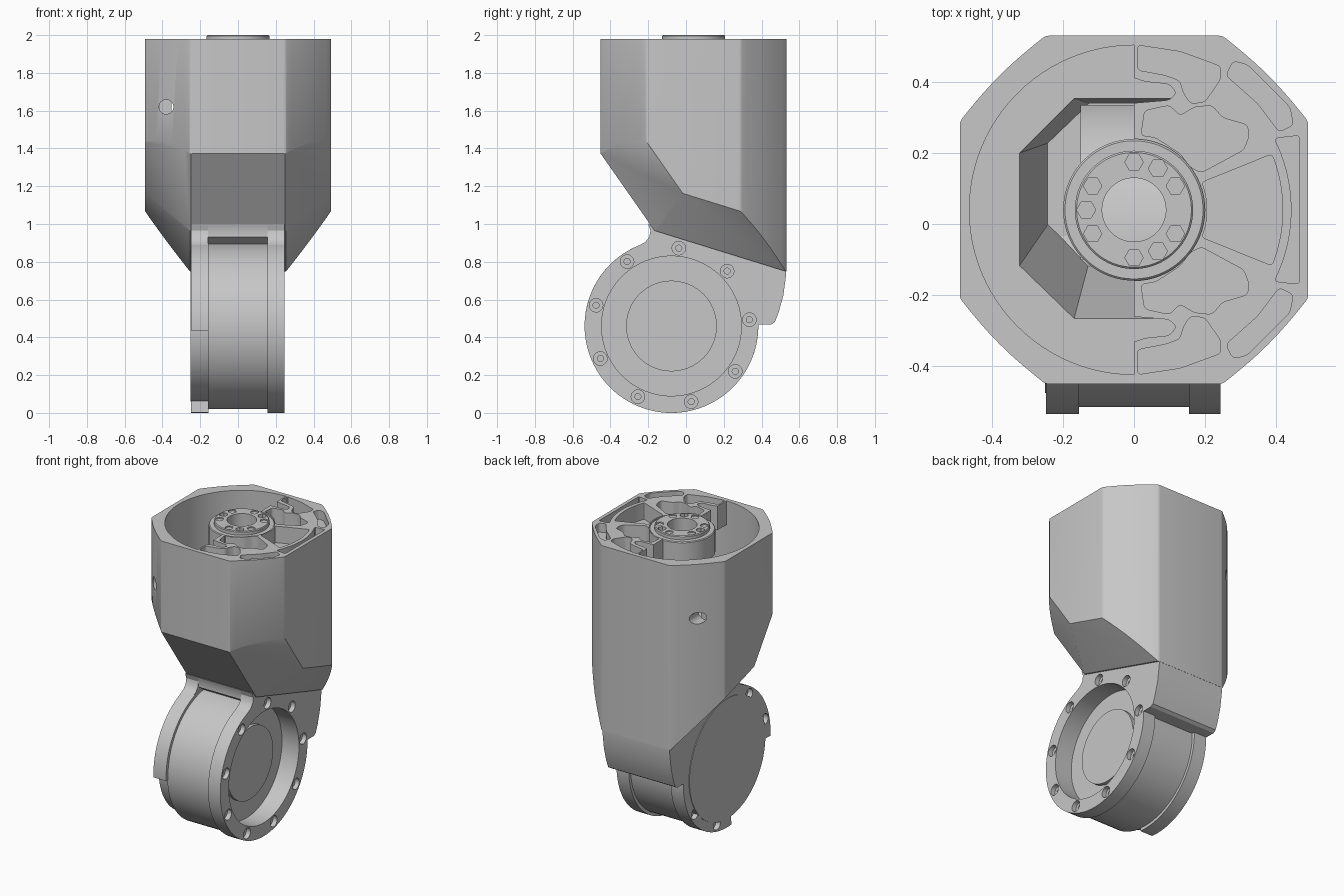
import bpy, bmesh, math
from mathutils import Vector

cube = bpy.data.objects.get("Cube")
if cube:
    bpy.data.objects.remove(cube, do_unlink=True)

grey = bpy.data.materials.new("machined grey")
grey.use_nodes = True
grey.diffuse_color = (0.57, 0.57, 0.57, 1)
grey.node_tree.nodes["Principled BSDF"].inputs["Base Color"].default_value = (0.57, 0.57, 0.57, 1)

HY = 0.04                 # housing axis, y
JY, JZ = -0.077, 0.46     # joint axis, y and z
PLATE = 1.82              # underside of the half plate and hub
parts = []


def finish(name, bm):
    bmesh.ops.recalc_face_normals(bm, faces=bm.faces)
    mesh = bpy.data.meshes.new(name)
    bm.to_mesh(mesh)
    bm.free()
    mesh.materials.append(grey)
    ob = bpy.data.objects.new(name, mesh)
    bpy.context.collection.objects.link(ob)
    parts.append(ob)
    return ob


def prism_bm(pts, axis, lo, hi):
    bm = bmesh.new()
    place = {"x": lambda u, v: (lo, u, v),
             "y": lambda u, v: (u, lo, v),
             "z": lambda u, v: (u, v, lo)}[axis]
    face = bm.faces.new([bm.verts.new(place(u, v)) for u, v in pts])
    ext = bmesh.ops.extrude_face_region(bm, geom=[face])
    move = Vector([hi - lo if a == axis else 0 for a in "xyz"])
    bmesh.ops.translate(bm, vec=move, verts=[g for g in ext["geom"] if isinstance(g, bmesh.types.BMVert)])
    bmesh.ops.recalc_face_normals(bm, faces=bm.faces)
    return bm


def prism(name, pts, axis, lo, hi):
    return finish(name, prism_bm(pts, axis, lo, hi))


def arc(cu, cv, r, a0, a1, n):
    angles = [math.radians(a0 + (a1 - a0) * i / n) for i in range(n + 1)]
    return [(cu + r * math.cos(a), cv + r * math.sin(a)) for a in angles]


def circle(cu, cv, r, n=32):
    return arc(cu, cv, r, 0, 360, n)[:-1]


def rounded(pts, reach=0.012):
    # replace each corner with a short curve
    out = []
    for i, p in enumerate(pts):
        p, a, b = Vector(p), Vector(pts[i - 1]), Vector(pts[(i + 1) % len(pts)])
        start = p + (a - p) * min(0.45, reach / (a - p).length)
        end = p + (b - p) * min(0.45, reach / (b - p).length)
        for t in (0, 0.33, 0.67, 1):
            out.append(tuple(start.lerp(p, t).lerp(p.lerp(end, t), t)))
    return out


def lathe(name, profile, axis, centre, steps=96):
    # profile holds (position along axis, radius)
    bm = bmesh.new()
    side = Vector((0, 0, 1)) if axis == "x" else Vector((1, 0, 0))
    along = Vector((1, 0, 0)) if axis == "x" else Vector((0, 0, 1))
    vs = [bm.verts.new(Vector(centre) + along * a + side * r) for a, r in profile]
    es = [bm.edges.new(p) for p in zip(vs, vs[1:])]
    bmesh.ops.spin(bm, geom=vs + es, cent=centre, axis=along, angle=math.tau, steps=steps)
    bmesh.ops.remove_doubles(bm, verts=bm.verts, dist=1e-5)
    return finish(name, bm)


def cut(target, cutter):
    mod = target.modifiers.new("cut", "BOOLEAN")
    mod.operation = "DIFFERENCE"
    mod.solver = "EXACT"
    mod.object = cutter
    bpy.context.view_layer.objects.active = target
    bpy.ops.object.modifier_apply(modifier=mod.name)
    parts.remove(cutter)
    bpy.data.objects.remove(cutter, do_unlink=True)


# Housing: octagon with slightly bowed corner faces and softened upright edges
corners = [((0.492, 0.25), (0.25, 0.492)), ((-0.25, 0.492), (-0.492, 0.25)),
           ((-0.492, -0.25), (-0.25, -0.492)), ((0.25, -0.492), (0.492, -0.25))]
outline = []
for a, b in corners:
    a, b = Vector(a), Vector(b)
    for i in range(9):
        p = a.lerp(b, i / 8) + (a + b).normalized() * 0.012 * math.sin(math.pi * i / 8)
        outline.append((p.x, p.y + HY))
bm = prism_bm(outline, "z", 0.6, 1.98)
uprights = [e for e in bm.edges if abs(e.verts[0].co.z - e.verts[1].co.z) > 1
            and e.calc_face_angle() > math.radians(30)]
bmesh.ops.bevel(bm, geom=uprights, offset=0.01, segments=3, profile=0.5, affect="EDGES")


def slope(bm, point, dzdx, dzdy):
    # keep everything above the sloping plane
    geom = bm.verts[:] + bm.edges[:] + bm.faces[:]
    res = bmesh.ops.bisect_plane(bm, geom=geom, plane_co=point,
                                 plane_no=(-dzdx, -dzdy, 1), clear_inner=True)
    edges = [g for g in res["geom_cut"] if isinstance(g, bmesh.types.BMEdge)]
    bmesh.ops.contextual_create(bm, geom=edges)


slope(bm, (0, -0.2, 0.975), 0, -0.31)
slope(bm, (0, -0.45, 1.37), 0, -1.43)
for s in (1, -1):
    slope(bm, (0.25 * s, -0.45, 1.37), 1.7 * s, -1.43)
    slope(bm, (0.49 * s, 0.29, 1.065), 1.03 * s, -0.31)
housing = finish("housing", bm)

# Cavity: round chamber, open half at the top, tapered well, passage to the drum
cut(housing, prism("cutter", circle(0, HY, 0.465, 96), "z", 1.42, PLATE))
cut(housing, prism("cutter", arc(0, HY, 0.465, 90, 270, 48), "z", 1.7, 2.1))
well = [(0.325, 0.2), (0.17, 0.355), (-0.17, 0.355), (-0.325, 0.2),
        (-0.325, -0.12), (-0.17, -0.27), (0.17, -0.27), (0.325, -0.12)]
bm = prism_bm(well, "z", 0.95, 1.43)
for v in bm.verts:
    if v.co.z < 1:
        v.co.x *= 0.75
        v.co.y = 0.34 + (v.co.y - 0.355) * 0.72
cut(housing, finish("cutter", bm))
passage = [(-0.15, -0.1), (0.15, -0.1), (0.15, 0.335), (-0.15, 0.335)]
cut(housing, prism("cutter", passage, "z", 0.5, 1.1))
cut(housing, prism("cutter", circle(0, HY, 0.2, 64), "z", 1.7, 2.1))

# Pockets and through notches in the closed half of the top
rim_pocket = [(0.01, 0.505), (0.13, 0.487), (0.245, 0.445), (0.245, 0.41), (0.2, 0.345),
              (0.16, 0.34), (0.14, 0.37), (0.13, 0.405), (0.09, 0.42), (0.01, 0.435)]
notch = [(-0.02, 0.42), (0.03, 0.402), (0.1, 0.395), (0.12, 0.37), (0.1, 0.35), (-0.02, 0.34)]
wavy_pocket = [(0.02, 0.25), (0.03, 0.32), (0.1, 0.335), (0.13, 0.305), (0.17, 0.33),
               (0.22, 0.335), (0.25, 0.3), (0.32, 0.28), (0.325, 0.25), (0.31, 0.21),
               (0.19, 0.145), (0.16, 0.16), (0.13, 0.2), (0.06, 0.245)]
corner_pocket = [(0.28, 0.46), (0.32, 0.45), (0.44, 0.33), (0.45, 0.28), (0.41, 0.26),
                 (0.35, 0.34), (0.26, 0.42)]
for pts, floor in ((rim_pocket, 1.87), (notch, 1.7), (wavy_pocket, 1.87), (corner_pocket, 1.92)):
    pts = rounded(pts)
    cut(housing, prism("cutter", pts, "z", floor, 2.1))
    cut(housing, prism("cutter", [(x, 2 * HY - y) for x, y in pts], "z", floor, 2.1))
sector = arc(0, HY, 0.42, -22, 22, 16) + arc(0, HY, 0.207, 22, -22, 10)
cut(housing, prism("cutter", rounded(sector), "z", 1.87, 2.1))
side_pocket = arc(0, HY, 0.445, -27, 27, 12) + [(0.468, 0.25), (0.468, -0.17)]
cut(housing, prism("cutter", rounded(side_pocket), "z", 1.92, 2.1))

# Blind cross holes in two corner faces
for start, end in ((-0.7, -0.265), (0.345, 0.8)):
    cut(housing, prism("cutter", circle(-0.38, 1.62, 0.038), "y", start, end))

# Hub with bolt sockets
hub = lathe("hub", [(PLATE, 0.09), (PLATE, 0.2), (1.97, 0.2), (1.975, 0.195), (1.975, 0.167),
                    (1.995, 0.167), (2.0, 0.162), (2.0, 0.09), (PLATE, 0.09)], "z", (0, HY, 0))
for i in range(6):
    u, v = arc(0, HY, 0.135, 30 + 60 * i, 0, 1)[0]
    cut(hub, prism("cutter", circle(u, v, 0.026, 6), "z", 1.992, 2.1))
for i in range(3):
    u, v = arc(0, HY, 0.135, 60 + 120 * i, 0, 1)[0]
    cut(hub, prism("cutter", circle(u, v, 0.027, 6), "z", 1.93, 2.1))

# Neck: two cheeks that flow into the rings, and a set-back hollow middle
back_edge = [(0.45, 0.467), (0.47, 0.48), (0.49, 0.53), (0.515, 0.62), (0.53, 0.73), (0.53, 0.78)]
cheek = [(-0.2, 1.0), (-0.188, 0.965), (-0.195, 0.93), (-0.215, 0.905), (-0.25, 0.885)]
cheek += arc(JY, JZ, 0.43, 112, 1, 40) + back_edge
middle = [(-0.2, 1.0), (-0.188, 0.965), (-0.19, 0.93)] + arc(JY, JZ, 0.43, 97, 1, 40) + back_edge
left_cheek = prism("left_neck_cheek", cheek, "x", 0.155, 0.245)
prism("right_neck_cheek", cheek, "x", -0.25, -0.16)
neck_middle = prism("neck_middle", middle, "x", -0.16, 0.155)
cut(neck_middle, prism("cutter", passage, "z", 0.5, 1.1))

# Motor drum with output disc on one end and stepped face on the other
lathe("motor_drum", [(-0.252, 0), (-0.252, 0.4), (-0.16, 0.4), (-0.16, 0.44), (0.155, 0.44),
                     (0.155, 0.4), (0.12, 0.4), (0.12, 0.24), (0.145, 0.24), (0.145, 0)],
      "x", (0, JY, JZ))

# Clamp rings: one full, one open at the lower front
left_ring = lathe("left_clamp_ring", [(0.12, 0.37), (0.12, 0.41), (0.155, 0.41), (0.155, 0.46),
                                      (0.245, 0.46), (0.245, 0.37), (0.12, 0.37)], "x", (0, JY, JZ))
open_arc = arc(JY, JZ, 0.46, 264, 543, 90) + arc(JY, JZ, 0.38, 543, 264, 90)
right_ring = prism("right_clamp_ring", open_arc, "x", -0.248, -0.155)

# Counterbored bolt holes, also through the cheek where it overlaps the ring
for i in range(9):
    angle = 84.6 + 40 * i
    u, v = arc(JY, JZ, 0.414, angle, 0, 1)[0]
    targets = [(1, left_ring)]
    if i in (0, 7, 8):
        targets.append((1, left_cheek))
    if i in (1, 2, 5, 6):
        targets.append((-1, right_ring))
    for s, ob in targets:
        for r, depth in ((0.036, 0.215), (0.016, 0.17)):
            cut(ob, prism("cutter", circle(u, v, r, 20), "x", depth * s, 0.4 * s))

# Smooth round walls, keep machined edges crisp
bpy.ops.object.select_all(action="DESELECT")
for ob in parts:
    ob.select_set(True)
bpy.context.view_layer.objects.active = housing
bpy.ops.object.shade_smooth_by_angle(angle=math.radians(28))
